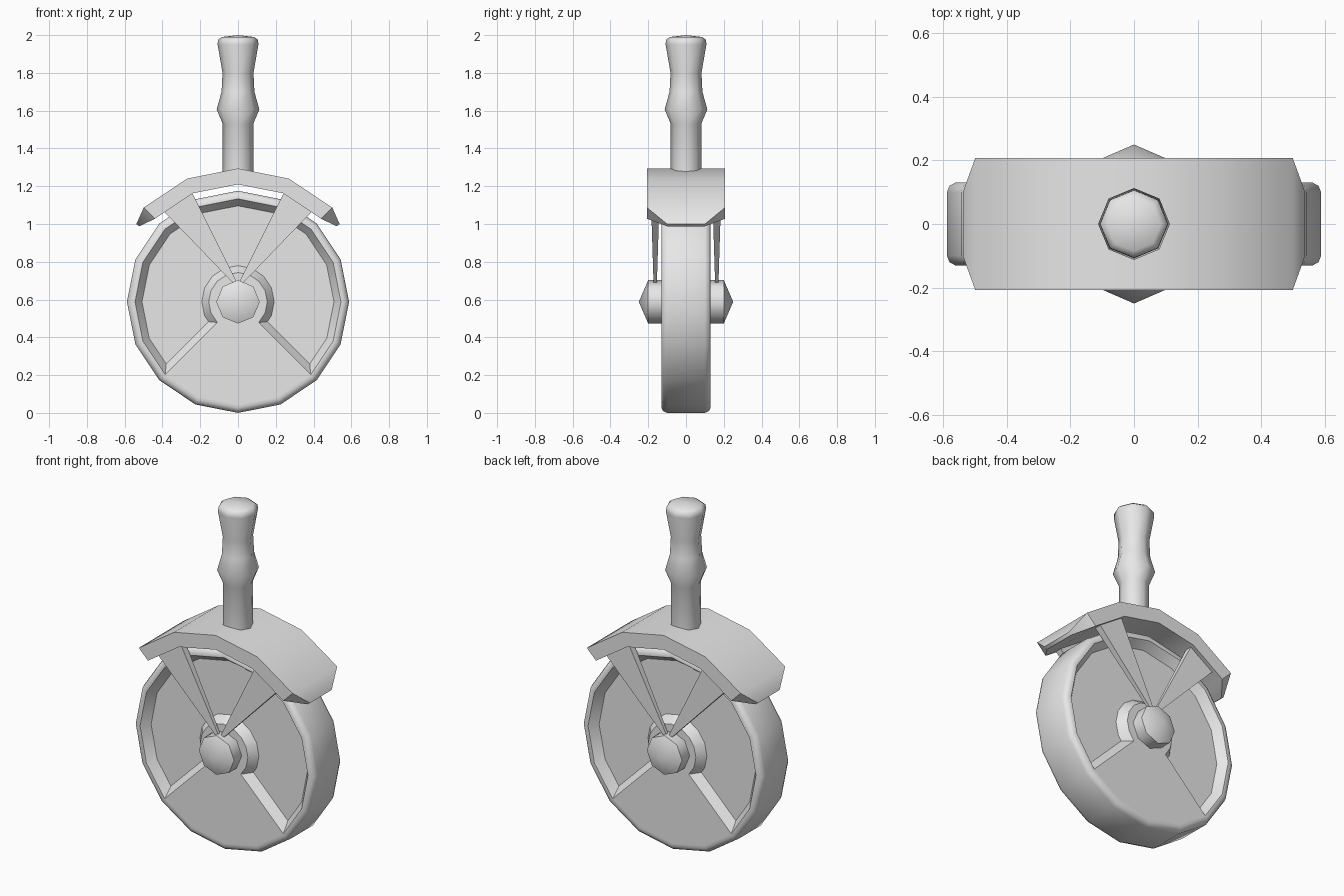
import bpy, bmesh, math
from mathutils import Vector

if "Cube" in bpy.data.objects:
    bpy.data.objects.remove(bpy.data.objects["Cube"])

CZ = 0.588   # wheel centre height
grey = bpy.data.materials.new("light_grey")
grey.diffuse_color = (0.8, 0.8, 0.8, 1)
grey.use_nodes = True
grey.node_tree.nodes["Principled BSDF"].inputs["Base Color"].default_value = grey.diffuse_color


def finish(bm, name, angle=50):
    bmesh.ops.recalc_face_normals(bm, faces=bm.faces)
    me = bpy.data.meshes.new(name)
    bm.to_mesh(me)
    bm.free()
    ob = bpy.data.objects.new(name, me)
    bpy.context.collection.objects.link(ob)
    me.materials.append(grey)
    for p in me.polygons:
        p.use_smooth = True
    me.set_sharp_from_angle(angle=math.radians(angle))
    return ob


def lathe(profile, sides, place):
    """Spin (radius, height) points; a radius of 0 makes a pole."""
    bm = bmesh.new()
    rings = []
    for r, h in profile:
        n = sides if r > 0 else 1
        rings.append([bm.verts.new(place(r * math.cos(2 * math.pi * i / sides),
                                         r * math.sin(2 * math.pi * i / sides), h))
                      for i in range(n)])
    for a, b in zip(rings, rings[1:]):
        for i in range(sides):
            j = (i + 1) % sides
            quad = [a[i % len(a)], a[j % len(a)], b[j % len(b)], b[i % len(b)]]
            bm.faces.new(list(dict.fromkeys(quad)))
    bmesh.ops.recalc_face_normals(bm, faces=bm.faces)
    return bm


def along_y(u, v, h):
    return (u, h, CZ + v)


def along_z(u, v, h):
    return (u, v, h)


# Wheel: rounded tread, sunken three-quarter pocket on both faces
half = [(0, .13), (.155, .13), (.545, .13), (.562, .13), (.58, .12), (.588, .10)]
bm = lathe([(r, -y) for r, y in half] + half[::-1], 16, along_y)
for side in (-1, 1):
    pocket = []
    for f in bm.faces:
        c = f.calc_center_median()
        r = math.hypot(c.x, c.z - CZ)
        bottom = c.z - CZ < -abs(c.x)
        if f.normal.y * side > .99 and .25 < r < .45 and not bottom:
            pocket.append(f)
    bmesh.ops.inset_region(bm, faces=pocket, thickness=.036, depth=-.05,
                           use_even_offset=True, use_boundary=True)
finish(bm, "wheel", 40)

# Axle with pointed smooth caps
finish(lathe([(0, -.25), (.115, -.2), (.115, .2), (0, .25)], 8, along_y), "axle")

# Stem
finish(lathe([(0, 1.25), (.081, 1.25), (.081, 1.53), (.113, 1.607), (.087, 1.70),
              (.082, 1.80), (.108, 1.95), (.106, 1.975), (.085, 1.99), (0, 2.0)],
             8, along_z), "stem", 55)

# Fender: arc of rectangular sections with narrowed tips
sections = [((.538, 1.0), (.522, .988), .10)]
for k in (2, 1, 0):
    a = math.radians(22.5 * k)
    sections.append(((.706 * math.sin(a), CZ + .706 * math.cos(a)),
                     (.622 * math.sin(a), CZ + .622 * math.cos(a)), .207))
mirrored = [((-o[0], o[1]), (-i[0], i[1]), w) for o, i, w in sections[:3]]
bm = bmesh.new()
loops = []
for o, i, w in sections + mirrored[::-1]:
    loops.append([bm.verts.new((p[0], y, p[1]))
                  for p, y in ((o, -w), (o, w), (i, w), (i, -w))])
for a, b in zip(loops, loops[1:]):
    for i in range(4):
        j = (i + 1) % 4
        bm.faces.new((a[i], a[j], b[j], b[i]))
bm.faces.new(loops[0])
bm.faces.new(loops[-1])
finish(bm, "fender", 40)

# Four tapered fork struts from axle to fender
for sx, xn in ((-1, "left"), (1, "right")):
    for sy, yn in ((-1, "front"), (1, "back")):
        bm = bmesh.new()
        top = [(.40, 1.075), (.25, 1.18)]
        low = [(.0, .66), (-.01, .66)]
        ends = []
        for (p, q), t in ((top, .021), (low, .008)):
            ends.append([bm.verts.new((sx * v[0], sy * .163 + d, v[1]))
                         for v, d in ((p, -t), (q, -t), (q, t), (p, t))])
        a, b = ends
        for i in range(4):
            j = (i + 1) % 4
            bm.faces.new((a[i], a[j], b[j], b[i]))
        bm.faces.new(a)
        bm.faces.new(b)
        finish(bm, f"fork_strut_{yn}_{xn}", 30)
